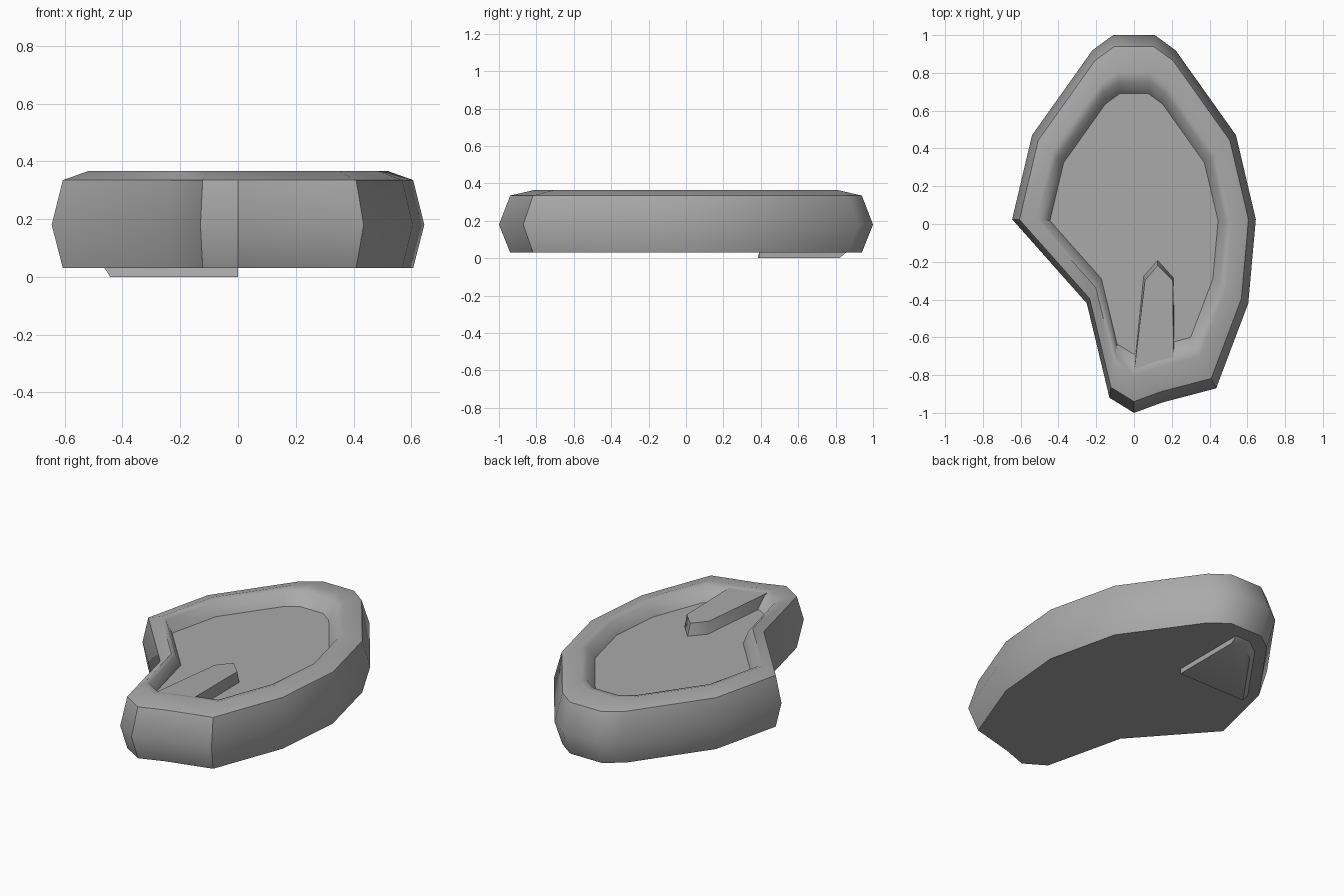
import bpy, bmesh, math

if "Cube" in bpy.data.objects:
    bpy.data.objects.remove(bpy.data.objects["Cube"])

grey = bpy.data.materials.new("stone grey")
grey.diffuse_color = (0.4, 0.4, 0.4, 1)
grey.use_nodes = True
grey.node_tree.nodes["Principled BSDF"].inputs["Base Color"].default_value = grey.diffuse_color

# Ear-like outline of the dish at its widest height
OUTLINE = [(-.11, 1), (.11, 1), (.22, .92), (.54, .47), (.645, .025), (.605, -.42),
           (.435, -.87), (.15, -.945), (0, -1), (-.13, -.92), (-.25, -.42),
           (-.645, .025), (-.54, .47), (-.22, .92)]


def scaled(points, s, z):
    return [(x * s, y * s, z) for x, y in points]


def loft(name, rings):
    """Bridge matching rings and cap both ends."""
    bm = bmesh.new()
    loops = [[bm.verts.new(p) for p in ring] for ring in rings]
    n = len(loops[0])
    for a, b in zip(loops, loops[1:]):
        for i in range(n):
            j = (i + 1) % n
            bm.faces.new((a[i], a[j], b[j], b[i]))
    bm.faces.new(loops[0])
    bm.faces.new(loops[-1])
    bmesh.ops.recalc_face_normals(bm, faces=bm.faces)
    mesh = bpy.data.meshes.new(name)
    bm.to_mesh(mesh)
    bm.free()
    mesh.materials.append(grey)
    obj = bpy.data.objects.new(name, mesh)
    bpy.context.collection.objects.link(obj)
    bpy.ops.object.select_all(action='DESELECT')
    obj.select_set(True)
    bpy.context.view_layer.objects.active = obj
    bpy.ops.object.shade_smooth_by_angle(angle=math.radians(44))
    return obj


# Dish: bulging wall, sloped rim, narrow ledge and shallow recessed floor
PROFILE = [(.94, .03), (1, .18), (.94, .335), (.805, .366), (.752, .355), (.69, .288)]
loft("dish", [scaled(OUTLINE, s, z) for s, z in PROFILE])

# Raised pointed tongue running from the front rim into the dish
tongue_foot = [(.125, -.19), (.21, -.285), (.212, -.73), (0, -.77), (.05, -.275)]
tongue_top = [(.125, -.22, .355), (.205, -.30, .355), (.21, -.73, .359),
              (.002, -.77, .359), (.058, -.30, .355)]
loft("tongue", [[(x, y, .28) for x, y in tongue_foot], tongue_top])

# Thin wedge foot under the back left, following the outline
wedge = [(0, 1), (-.11, 1), (-.22, .92), (-.54, .47)]
loft("wedge_foot", [[(0, .39, z)] + scaled(wedge, s, z)
                    for s, z in ((.82, 0), (.855, .03))])
